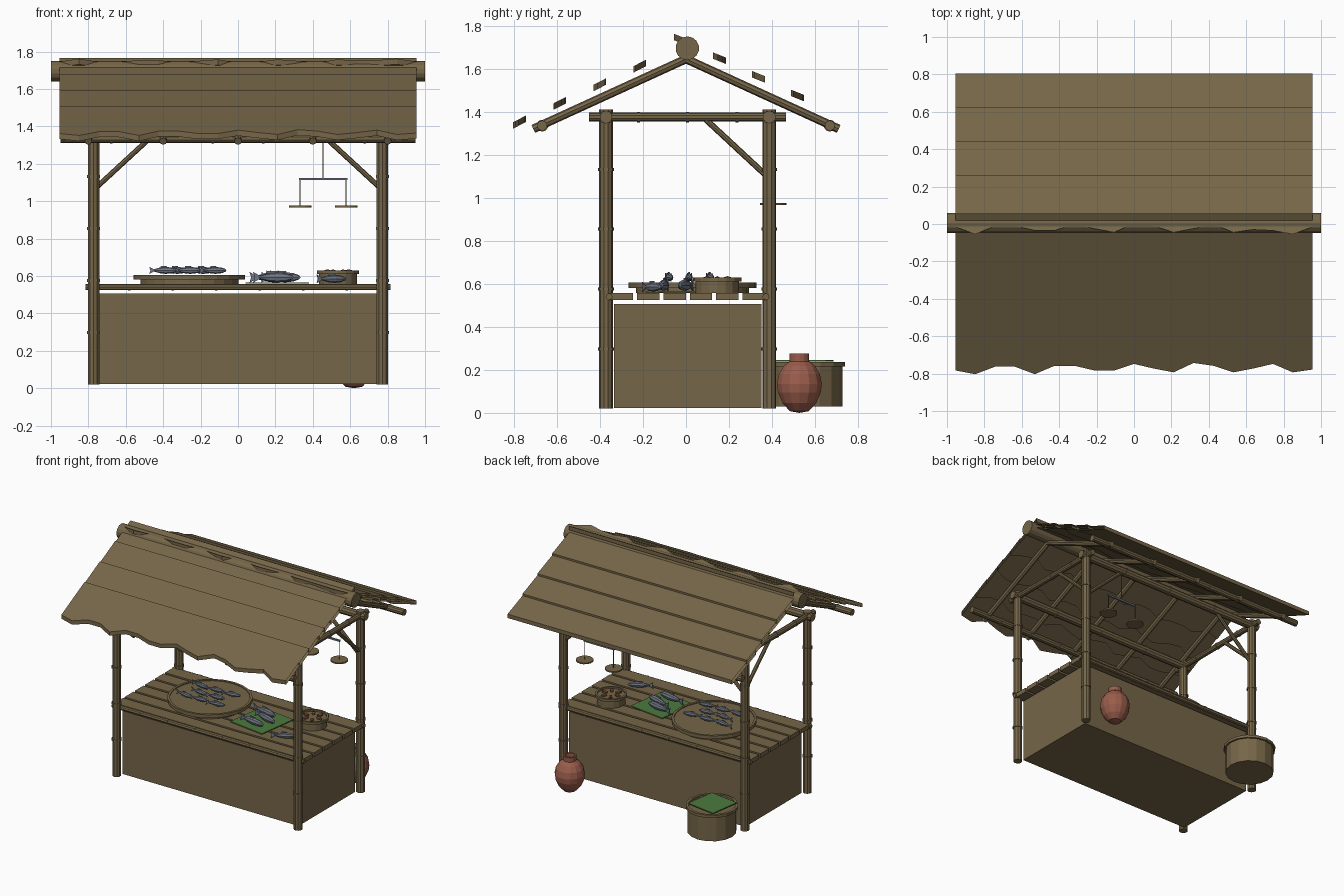
import bpy, bmesh, math
from mathutils import Vector, Matrix

cube = bpy.data.objects.get("Cube")
if cube:
    bpy.data.objects.remove(cube, do_unlink=True)


def material(name, r, g, b):
    m = bpy.data.materials.new(name)
    m.use_nodes = True
    m.diffuse_color = (r, g, b, 1)
    m.node_tree.nodes["Principled BSDF"].inputs["Base Color"].default_value = (r, g, b, 1)
    return m


BAMBOO = material("bamboo brown", .181, .133, .065)
LEAF = material("leaf green", .072, .195, .048)
CLAY = material("red clay", .32, .108, .07)
FISH = material("fish grey", .165, .185, .23)
SHELL = material("shellfish red", .223, .08, .038)


def finish(name, bm, mat):
    bmesh.ops.recalc_face_normals(bm, faces=bm.faces)
    mesh = bpy.data.meshes.new(name)
    bm.to_mesh(mesh)
    bm.free()
    mesh.materials.append(mat)
    ob = bpy.data.objects.new(name, mesh)
    bpy.context.collection.objects.link(ob)
    return ob


def add_tube(bm, a, b, r, sides=10):
    a, b = Vector(a), Vector(b)
    turn = (b - a).to_track_quat('Z', 'Y').to_matrix().to_4x4()
    bmesh.ops.create_cone(bm, cap_ends=True, segments=sides, radius1=r, radius2=r,
                          depth=(b - a).length, matrix=Matrix.Translation((a + b) / 2) @ turn)


def bamboo(name, a, b, r, joints=0, sides=10):
    """Pole with slightly raised joint rings."""
    bm = bmesh.new()
    a, b = Vector(a), Vector(b)
    add_tube(bm, a, b, r, sides)
    d = (b - a).normalized() * .007
    for i in range(joints):
        p = a.lerp(b, (i + 1) / (joints + 1))
        add_tube(bm, p - d, p + d, r * 1.15, sides)
    return finish(name, bm, BAMBOO)


def box(name, lo, hi, mat, turn=0):
    lo, hi = Vector(lo), Vector(hi)
    bm = bmesh.new()
    bmesh.ops.create_cube(bm, size=1, matrix=Matrix.Translation((lo + hi) / 2)
                          @ Matrix.Rotation(turn, 4, 'Z') @ Matrix.Diagonal((*(hi - lo), 1)))
    return finish(name, bm, mat)


def add_lathe(bm, profile, sides, matrix):
    """Revolve (radius, height) points; zero radius closes an end."""
    rings = []
    for r, z in profile:
        n = sides if r > 0 else 1
        rings.append([bm.verts.new(matrix @ Vector((r * math.cos(math.tau * i / n),
                                                    r * math.sin(math.tau * i / n), z)))
                      for i in range(n)])
    for p, q in zip(rings, rings[1:]):
        for i in range(sides):
            j = (i + 1) % sides
            loop = [p[i % len(p)], p[j % len(p)], q[j % len(q)], q[i % len(q)]]
            bm.faces.new(list(dict.fromkeys(loop)))


def lathe(name, profile, at, mat, sides=16):
    bm = bmesh.new()
    add_lathe(bm, profile, sides, Matrix.Translation(at))
    return finish(name, bm, mat)


# Frame: posts, top beams, braces
PX, FRONT, BACK = .772, -.372, .387
for y, end in ((FRONT, "front"), (BACK, "back")):
    bamboo(end + "_top_beam", (-.82, y, 1.375), (.82, y, 1.375), .03, 3)
    bamboo(end + "_counter_rail", (-.815, y * .96, .54), (.815, y * .96, .54), .016, 6, 8)
    for s, side in ((1, "left"), (-1, "right")):
        bamboo(f"{end}_{side}_post", (s * PX, y, .02), (s * PX, y, 1.41), .032, 4)
for s, side in ((1, "left"), (-1, "right")):
    x = s * PX
    bamboo(side + "_side_beam", (x, -.45, 1.375), (x, .465, 1.375), .021, 3)
    bamboo(side + "_side_brace", (x, BACK, 1.09), (x, .08, 1.375), .014, 0, 8)
    bamboo(side + "_back_brace", (x, BACK, 1.06), (s * .43, BACK, 1.375), .014, 0, 8)

# Roof poles
bamboo("ridge_pole", (-1, .006, 1.695), (1, .006, 1.695), .055, 0, 14)
for s, side in ((-1, "front"), (1, "back")):
    bamboo(side + "_eave_pole", (-.95, s * .668, 1.335), (.95, s * .668, 1.335), .024, 6)
    for i in range(5):
        x = -.8 + .4 * i
        bamboo(f"{side}_rafter_{i}", (x, s * .71, 1.32), (x, 0, 1.645), .02, 0, 8)

# Roof: overlapping thatch sheets, each with a ragged front edge and open ends
RAG = (-1, -3, 1, 1, -3, 1.5, 1.5, -1, -1, 2.5, 0, -2, 3, 1.5, -2, 0, 2.5, -2, -.5)


def thatch(name, y0, z0, length, slope, shift):
    bm = bmesh.new()
    n = len(RAG)
    rows = [[], [], [], []]
    for i in range(n):
        x = -.955 + 1.91 * i / (n - 1)
        off = RAG[(i + shift) % n] * .01
        for row, (dy, dz) in zip(rows, ((length, -.015), (off, -.015), (off, .015), (length, .015))):
            row.append(bm.verts.new((x, y0 + dy, z0 + dy * slope + dz)))
    for k in range(4):
        p, q = rows[k], rows[(k + 1) % 4]
        for i in range(n - 1):
            bm.faces.new((p[i], p[i + 1], q[i + 1], q[i]))
    return finish(name, bm, BAMBOO)


for i in range(4):
    thatch(f"front_thatch_{i}", -.773 + .186 * i, 1.352 + .0865 * i, .272, .515, 5 * i)
    thatch(f"back_thatch_{i}", -.025 + .181 * i, 1.735 - .0865 * i, .287, -.4, 5 * i + 3)

# Counter
box("counter_body", (-.75, -.335, .022), (.75, .35, .507), BAMBOO)
for i in range(6):
    y = -.35 + .1225 * i
    box(f"counter_plank_{i}", (-.805, y, .525), (.805, y + .104, .558), BAMBOO)

# Round tray, small basket and large floor basket
lathe("round_tray", [(0, .558), (.262, .558), (.262, .58), (.298, .58), (.298, .606),
                     (.28, .606), (.28, .6), (0, .6)], (-.26, .03, 0), BAMBOO, 24)
lathe("small_basket", [(0, .558), (.102, .558), (.102, .61), (.113, .61), (.113, .63),
                       (.098, .63), (.098, .618), (0, .618)], (.535, .145, 0), BAMBOO)
lathe("floor_basket", [(0, .03), (.172, .03), (.172, .215), (.185, .215), (.185, .236),
                       (.165, .236), (.165, .222), (0, .222)], (-.61, .555, 0), BAMBOO)
box("basket_leaf", (-.73, .43, .238), (-.49, .67, .245), LEAF, -.15)
box("counter_leaf", (.06, -.17, .559), (.36, .15, .566), LEAF, -.14)

# Clay pot
lathe("clay_pot", [(0, 0), (.045, .008), (.08, .045), (.102, .095), (.107, .135), (.098, .18),
                   (.075, .218), (.047, .24), (.047, .275), (.036, .275), (.036, .245), (0, .245)],
      (.62, .527, 0), CLAY, 14)


# Fish
def fish(name, x, y, z, length, turn=0):
    bm = bmesh.new()
    place = (Matrix.Translation((x, y, z)) @ Matrix.Rotation(turn, 4, 'Z')
             @ Matrix.Scale(length, 4))
    along = place @ Matrix.Rotation(math.pi / 2, 4, 'Y') @ Matrix.Diagonal((1, .8, 1, 1))
    add_lathe(bm, [(0, -.36), (.04, -.34), (.1, -.12), (.125, .1), (.1, .32), (.05, .46), (0, .5)],
              8, along)
    # tail and back fin
    for pts in (((-.33, .03), (-.5, .13), (-.46, 0), (-.5, -.13), (-.33, -.03)),
                ((-.1, .08), (-.08, .16), (.12, .15), (.16, .09))):
        face = bm.faces.new([bm.verts.new(place @ Vector((u, -.015, v))) for u, v in pts])
        out = bmesh.ops.extrude_face_region(bm, geom=[face])
        bmesh.ops.translate(bm, verts=[v for v in out["geom"] if isinstance(v, bmesh.types.BMVert)],
                            vec=place.to_3x3() @ Vector((0, .03, 0)))
    return finish(name, bm, FISH)


for row, xs in enumerate(((-.4, -.27, -.135), (-.34, -.2), (-.4, -.27, -.135))):
    for i, x in enumerate(xs):
        fish(f"tray_fish_{row}_{i}", x, -.08 + .095 * row, .63, .15, (-.15, .1, .2)[i])
for i, (x, y, turn) in enumerate(((.19, -.1, -.15), (.23, 0, -.3), (.17, .08, -.2))):
    fish(f"leaf_fish_{i}", x, y, .593, .22, turn)
fish("loose_fish", .5, -.16, .585, .18, .5)

# Shellfish in the small basket
for i in range(6):
    a = math.tau * i / 6
    bm = bmesh.new()
    bmesh.ops.create_icosphere(bm, subdivisions=1, radius=1, matrix=Matrix.Translation(
        (.535 + .055 * math.cos(a), .145 + .055 * math.sin(a), .624))
        @ Matrix.Rotation(a, 4, 'Z') @ Matrix.Diagonal((.026, .014, .012, 1)))
    finish(f"shellfish_{i}", bm, SHELL)

# Hanging balance
SY = .405
bamboo("balance_cord", (.455, SY, 1.12), (.455, SY, 1.36), .004, 0, 6)
box("balance_bar", (.325, SY - .006, 1.113), (.585, SY + .006, 1.125), FISH)
for x, side in ((.332, "right"), (.578, "left")):
    bamboo(side + "_pan_cord", (x, SY, .972), (x, SY, 1.115), .003, 0, 6)
    bamboo(side + "_pan", (x, SY, .966), (x, SY, .976), .062, 0, 14)
